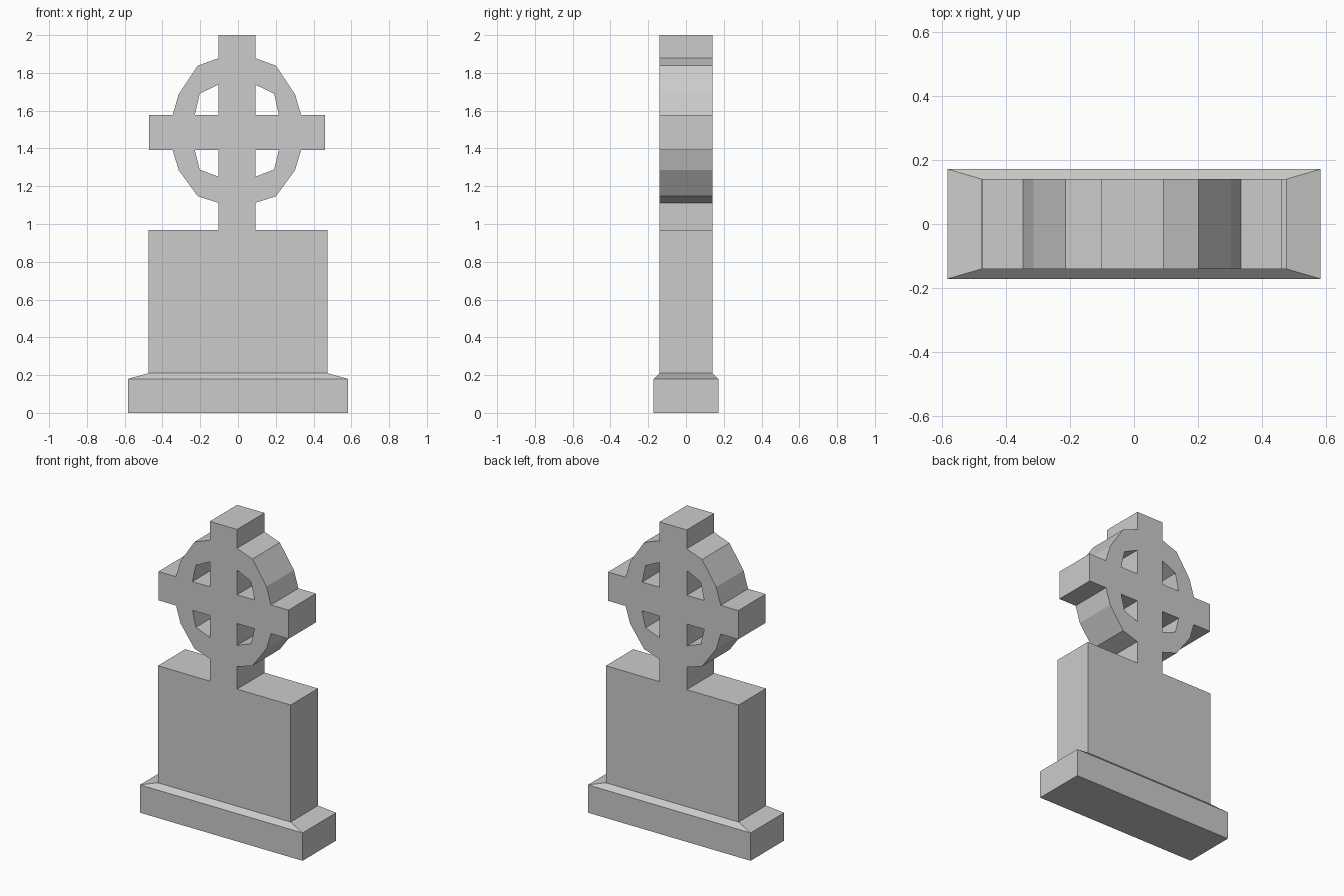
import bpy, bmesh

if "Cube" in bpy.data.objects:
    bpy.data.objects.remove(bpy.data.objects["Cube"])

CX = -0.006          # cross sits very slightly off the slab centre
HALF_DEPTH = 0.14
STEM = 0.0975        # half width of the upright
ARM_LO, ARM_HI = 1.391, 1.577


def add_loop(curve, pts):
    sp = curve.splines.new('POLY')
    sp.points.add(len(pts) - 1)
    for p, (x, z) in zip(sp.points, pts):
        p.co = (x, z, 0, 1)
    sp.use_cyclic_u = True


def mirrored(pts):
    return [(-x, z) for x, z in pts]


# Headstone: slab and ringed cross share one flush outline
cross = [(STEM, 0.967), (STEM, 1.112), (0.207, 1.147), (0.308, 1.285),
         (0.340, ARM_LO), (0.466, ARM_LO), (0.466, ARM_HI), (0.340, ARM_HI),
         (0.308, 1.687), (0.207, 1.838), (STEM, 1.878), (STEM, 2.0)]
slab_right = [(0.475, 0.21), (0.475, 0.967)]
loop = cross + mirrored(cross)[::-1]
outline = slab_right + [(x + CX, z) for x, z in loop] + mirrored(slab_right)[::-1]

# Four openings between the cross arms and the ring
holes = [[(STEM, ARM_HI), (0.2225, ARM_HI), (0.197, 1.69), (STEM, 1.738)],
         [(STEM, ARM_LO), (0.2225, ARM_LO), (0.197, 1.288), (STEM, 1.25)]]

curve = bpy.data.curves.new("headstone_profile", 'CURVE')
curve.dimensions = '2D'
curve.fill_mode = 'BOTH'
curve.extrude = HALF_DEPTH
add_loop(curve, outline)
for hole in holes:
    for side in (hole, mirrored(hole)):
        add_loop(curve, [(x + CX, z) for x, z in side])

# Turn the extruded profile into an upright mesh
stone = bpy.data.objects.new("headstone", curve)
stone.rotation_euler.x = 1.5707963
bpy.context.collection.objects.link(stone)
bpy.context.view_layer.objects.active = stone
stone.select_set(True)
bpy.ops.object.convert(target='MESH')
stone = bpy.context.object
stone.name = "headstone"
bm = bmesh.new()
bm.from_mesh(stone.data)
bmesh.ops.remove_doubles(bm, verts=bm.verts, dist=1e-4)
bmesh.ops.recalc_face_normals(bm, faces=bm.faces)
for f in bm.faces:
    f.smooth = False
bm.to_mesh(stone.data)
bm.free()

# Plinth: block with a shallow sloped shoulder up to the slab
bm = bmesh.new()
rings = [[bm.verts.new((sx * w, sy * d, z))
          for sx, sy in ((-1, -1), (1, -1), (1, 1), (-1, 1))]
         for w, d, z in ((0.582, 0.171, 0), (0.582, 0.171, 0.18),
                         (0.475, HALF_DEPTH, 0.21))]
bm.faces.new(rings[0][::-1])
bm.faces.new(rings[-1])
for a, b in zip(rings, rings[1:]):
    for i in range(4):
        j = (i + 1) % 4
        bm.faces.new((a[i], a[j], b[j], b[i]))
mesh = bpy.data.meshes.new("plinth")
bm.to_mesh(mesh)
bm.free()
bpy.context.collection.objects.link(bpy.data.objects.new("plinth", mesh))
